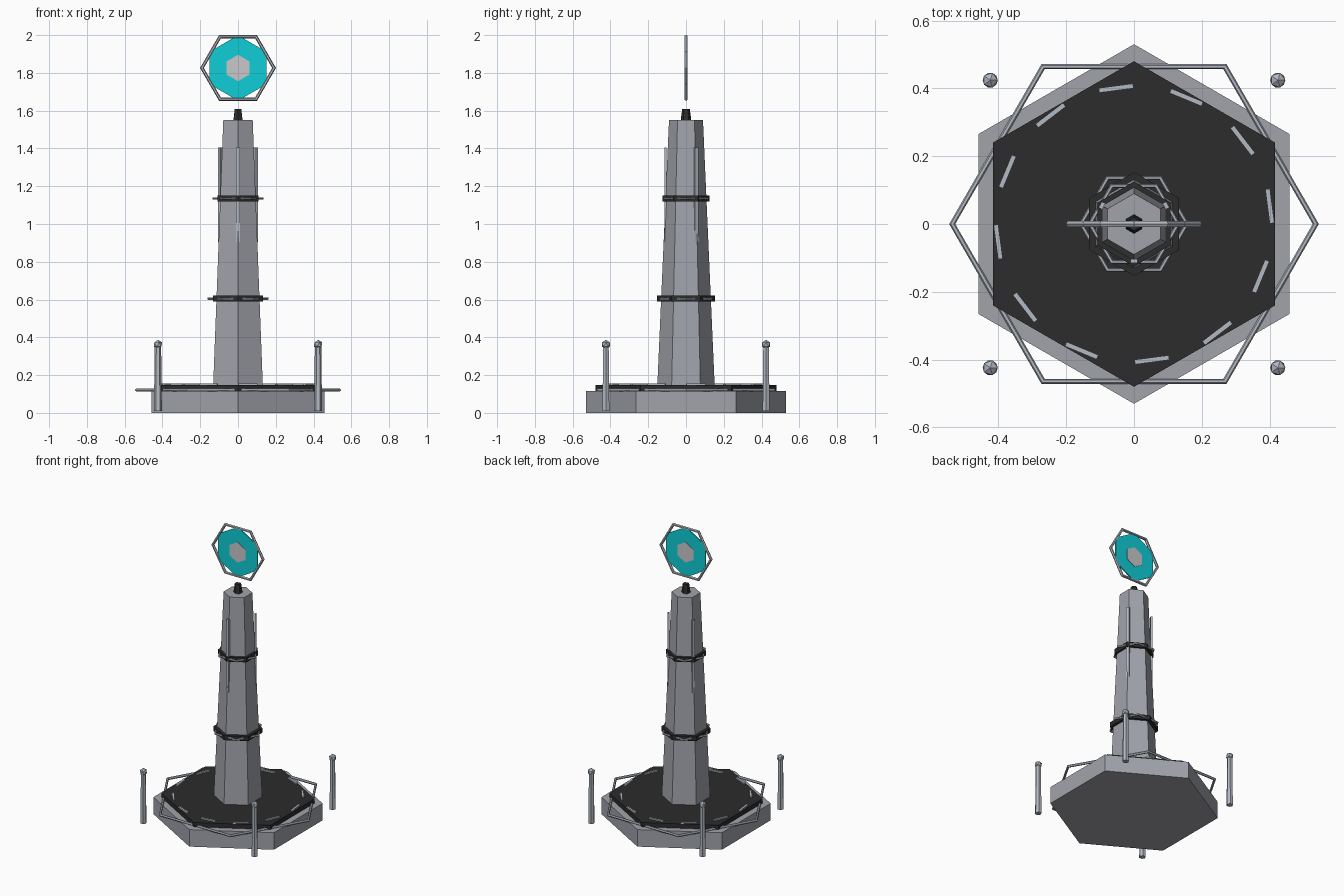
import bpy, bmesh, math
from mathutils import Matrix, Vector

if "Cube" in bpy.data.objects:
    bpy.data.objects.remove(bpy.data.objects["Cube"])


def mat(name, r, g, b):
    m = bpy.data.materials.new(name)
    m.diffuse_color = (r, g, b, 1)
    m.use_nodes = True
    m.node_tree.nodes["Principled BSDF"].inputs["Base Color"].default_value = m.diffuse_color
    return m


STONE = mat("grey_stone", 0.36, 0.37, 0.41)
METAL = mat("light_metal", 0.45, 0.49, 0.54)
BLACK = mat("black", 0.025, 0.025, 0.025)
CYAN = mat("cyan", 0.005, 0.62, 0.68)
PALE = mat("pale_grey", 0.58, 0.58, 0.6)


def finish(name, bm, material, matrix=Matrix()):
    bmesh.ops.recalc_face_normals(bm, faces=bm.faces[:])
    me = bpy.data.meshes.new(name)
    bm.to_mesh(me)
    bm.free()
    me.materials.append(material)
    ob = bpy.data.objects.new(name, me)
    ob.matrix_world = matrix
    bpy.context.collection.objects.link(ob)
    return ob


def lathe(name, profile, material, start=0, sides=6, closed=False, matrix=Matrix()):
    """Sweep an (r, z) profile round z; open profiles get flat end caps."""
    bm = bmesh.new()
    rows = []
    for r, z in profile:
        angles = [math.radians(start) + 2 * math.pi * i / sides for i in range(sides)]
        rows.append([bm.verts.new((r * math.cos(a), r * math.sin(a), z)) for a in angles])
    n = len(rows)
    for j in range(n if closed else n - 1):
        a, b = rows[j], rows[(j + 1) % n]
        for i in range(sides):
            k = (i + 1) % sides
            bm.faces.new((a[i], a[k], b[k], b[i]))
    if not closed:
        bm.faces.new(rows[0])
        bm.faces.new(rows[-1])
    return finish(name, bm, material, matrix)


def tube_ring(name, outer, tube, z, material, matrix=Matrix()):
    """Hexagonal tube ring with its corners on the x axis."""
    prof = [(outer - tube + tube * math.cos(math.pi * i / 3),
             z + tube * math.sin(math.pi * i / 3)) for i in range(6)]
    return lathe(name, prof, material, 0, 6, True, matrix)


def box(name, size, angle, radius, z, material):
    """Box (radial, tangent, height) placed round the z axis."""
    bm = bmesh.new()
    bmesh.ops.create_cube(bm, size=1)
    bmesh.ops.scale(bm, vec=Vector(size), verts=bm.verts)
    m = Matrix.Rotation(math.radians(angle), 4, 'Z') @ Matrix.Translation((radius, 0, z))
    return finish(name, bm, material, m)


# base slab, floor plate and the low ring around them
lathe("base_slab", [(0.53, 0), (0.53, 0.117)], STONE, 30)
lathe("floor_plate", [(0.48, 0.115), (0.48, 0.147)], BLACK, 30)
tube_ring("base_ring", 0.545, 0.009, 0.121, METAL)

# dashes set in a circle on the floor plate
for i in range(12):
    box(f"floor_dash_{i}", (0.014, 0.102, 0.012), 7.5 + 30 * i, 0.404, 0.15, METAL)

# tapered pillar and its cap
lathe("pillar", [(0.152, 0.14), (0.09, 1.55)], STONE, 30)
lathe("pillar_cap", [(0.028, 1.55), (0.026, 1.565), (0.02, 1.61)], BLACK, 30)

# two collars, each with a light ring turned against it
for i, (z, r, light) in enumerate([(0.605, 0.153, 0.163), (1.135, 0.125, 0.137)]):
    lathe(f"collar_{i}", [(r - 0.03, z - 0.016), (r, z - 0.016),
                          (r, z + 0.016), (r - 0.03, z + 0.016)], BLACK, 30, 6, True)
    tube_ring(f"collar_ring_{i}", light, 0.007, z, METAL)

# upright strips on three pillar edges
for i, a in enumerate((-90, 30, 150)):
    box(f"pillar_strip_{i}", (0.012, 0.02, 0.5), a, 0.109, 1.155, METAL)

# corner posts with faceted knobs
for i, (sx, sy) in enumerate([(1, 1), (-1, 1), (-1, -1), (1, -1)]):
    x, y = 0.424 * sx, 0.424 * sy
    lathe(f"post_{i}", [(0.021, 0.01), (0.017, 0.36)], METAL, 0, 6,
          matrix=Matrix.Translation((x, y, 0)))
    bm = bmesh.new()
    bmesh.ops.create_icosphere(bm, subdivisions=1, radius=0.025)
    finish(f"post_knob_{i}", bm, METAL, Matrix.Translation((x, y, 0.362)))

# floating upright emblem: ring, disc and centre plate
up = Matrix.Translation((0, 0, 1.826)) @ Matrix.Rotation(math.pi / 2, 4, 'X')
tube_ring("floating_ring", 0.201, 0.01, 0, METAL, up)
lathe("floating_disc", [(0.173, -0.004), (0.173, 0.004)], CYAN, 30, matrix=up)
lathe("floating_centre", [(0.07, -0.007), (0.07, 0.007)], PALE, 30, matrix=up)
